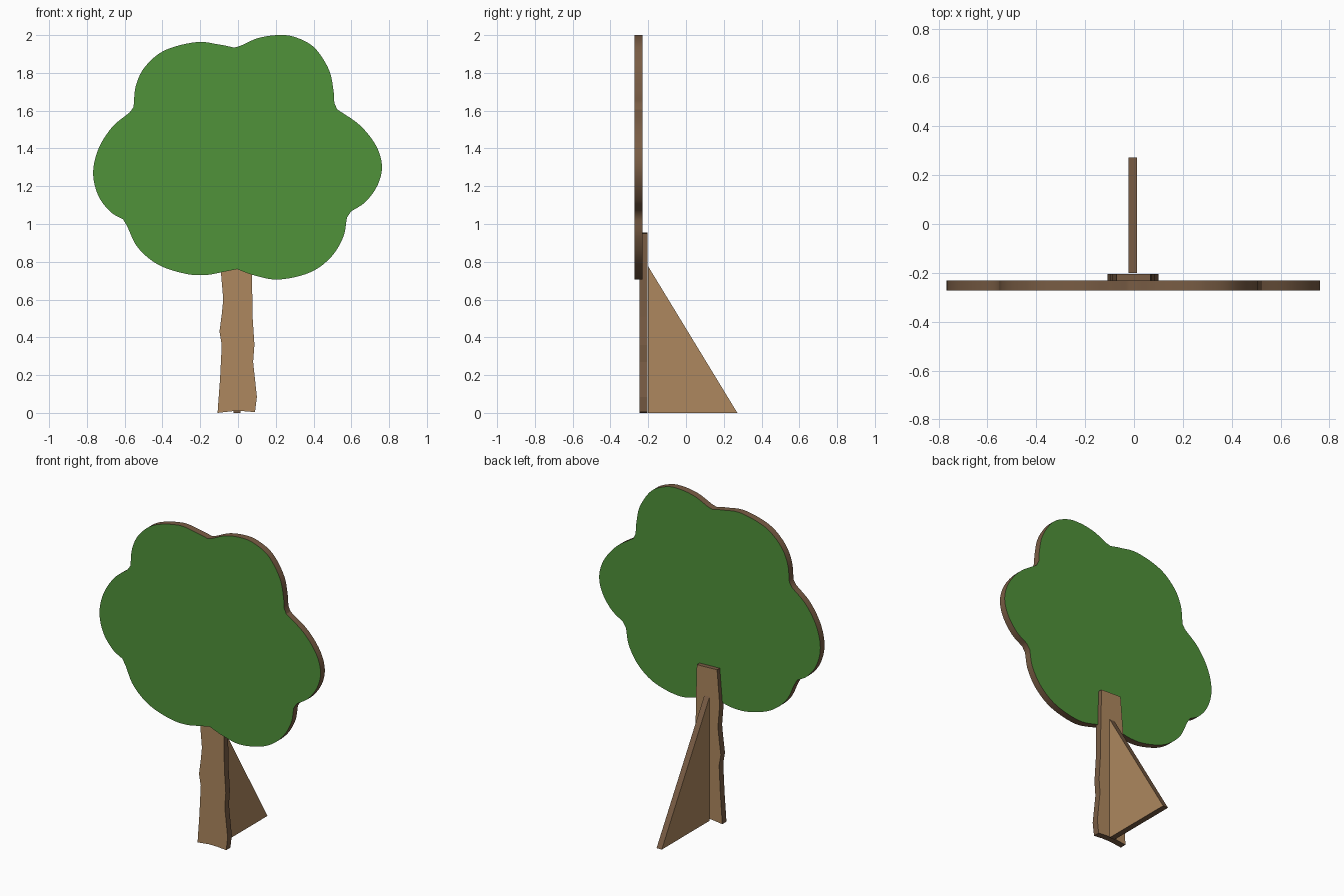
import bpy, bmesh, math
from mathutils import Vector

if "Cube" in bpy.data.objects:
    bpy.data.objects.remove(bpy.data.objects["Cube"])


def material(name, color):
    m = bpy.data.materials.new(name)
    m.diffuse_color = (*color, 1)
    m.use_nodes = True
    m.node_tree.nodes["Principled BSDF"].inputs["Base Color"].default_value = m.diffuse_color
    return m


GREEN = material("leaf_green", (0.080, 0.287, 0.042))
WOOD = material("light_wood", (0.418, 0.242, 0.112))
EDGE = material("dark_wood_edge", (0.190, 0.108, 0.058))


def board(name, outline, origin, thickness, axis, face_mat, smooth=False):
    """Flat board: outline (u, z) extruded along y (axis 1) or x (axis 0)."""
    def place(u, z, d):
        return (u, origin + d, z) if axis == 1 else (origin + d, u, z)
    bm = bmesh.new()
    a = [bm.verts.new(place(u, z, 0)) for u, z in outline]
    b = [bm.verts.new(place(u, z, thickness)) for u, z in outline]
    bm.faces.new(a)
    bm.faces.new(b[::-1])
    n = len(a)
    for i in range(n):
        j = (i + 1) % n
        f = bm.faces.new((a[i], b[i], b[j], a[j]))
        f.material_index = 1          # sawn rim
    bmesh.ops.recalc_face_normals(bm, faces=bm.faces)
    me = bpy.data.meshes.new(name)
    bm.to_mesh(me)
    bm.free()
    me.materials.append(face_mat)
    me.materials.append(EDGE)
    ob = bpy.data.objects.new(name, me)
    bpy.context.collection.objects.link(ob)
    if smooth:
        bpy.ops.object.select_all(action='DESELECT')
        ob.select_set(True)
        bpy.context.view_layer.objects.active = ob
        bpy.ops.object.shade_smooth_by_angle(angle=math.radians(30))
    return ob


def lobe_curve(points, steps=6):
    """Catmull-Rom curve through one lobe, ending just before its last point."""
    p = [Vector(q) for q in points]
    p = [2 * p[0] - p[1]] + p + [2 * p[-1] - p[-2]]
    out = []
    for i in range(1, len(p) - 2):
        p0, p1, p2, p3 = p[i - 1:i + 3]
        for s in range(steps):
            t = s / steps
            out.append(0.5 * (2 * p1 + (p2 - p0) * t + (2 * p0 - 5 * p1 + 4 * p2 - p3) * t * t
                              + (3 * p1 - p0 - 3 * p2 + p3) * t ** 3))
    return out


# Crown: six lobes, each beginning at a notch
lobes = [
    [(-.02, 1.934), (-.10, 1.95), (-.22, 1.963), (-.386, 1.92), (-.49, 1.835), (-.54, 1.735),
     (-.553, 1.62)],
    [(-.572, 1.592), (-.667, 1.512), (-.74, 1.395), (-.767, 1.268), (-.74, 1.151),
     (-.677, 1.066), (-.608, 1.024)],
    [(-.588, .99), (-.53, .875), (-.423, .785), (-.28, .737), (-.17, .73), (-.06, .75)],
    [(-.005, .761), (.09, .727), (.217, .706), (.38, .743), (.49, .822), (.556, .928),
     (.577, 1.034)],
    [(.598, 1.066), (.677, 1.119), (.741, 1.21), (.762, 1.31), (.73, 1.416), (.645, 1.523),
     (.525, 1.607)],
    [(.51, 1.64), (.505, 1.71), (.48, 1.82), (.402, 1.936), (.30, 1.99), (.21, 2.0),
     (.106, 1.984), (.01, 1.942)],
]
outline = []
for lobe in lobes:
    outline += lobe_curve(lobe) + [Vector(lobe[-1])]
board("crown", outline, -0.273, 0.042, 1, GREEN, smooth=True)

# Trunk: wavy plank behind the crown
trunk = [(-.108, 0), (-.104, .06), (-.095, .18), (-.086, .36), (-.098, .43), (-.085, .53),
         (-.078, .6), (-.09, .74), (-.072, .955), (.068, .95), (.074, .74), (.077, .51),
         (.087, .36), (.08, .27), (.1, .085), (.09, .004), (.03, .009), (-.03, .009)]
board("trunk", trunk, -0.245, 0.041, 1, WOOD)

# Rear support: triangular stand
board("support", [(-.2, 0), (-.2, .775), (.272, 0)], -0.023, 0.036, 0, WOOD)
